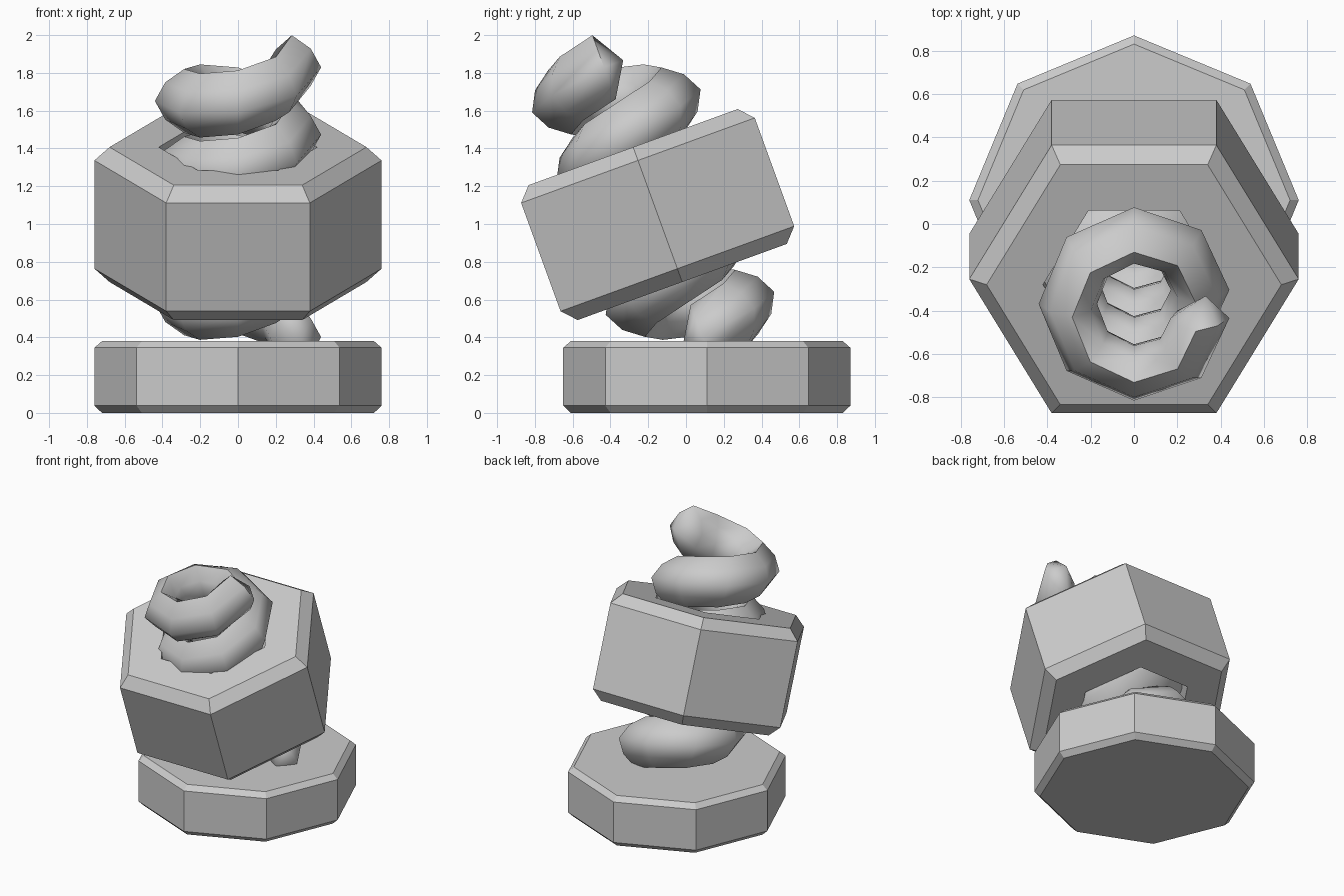
import bpy, bmesh
from math import cos, sin, pi, radians
from mathutils import Matrix

if "Cube" in bpy.data.objects:
    bpy.data.objects.remove(bpy.data.objects["Cube"])

# tilted axis shared by the nut and the coil
TILT = Matrix.Translation((0, -0.15, 1.05)) @ Matrix.Rotation(radians(20), 4, 'X')


def finish(name, bm, matrix=Matrix()):
    bmesh.ops.recalc_face_normals(bm, faces=bm.faces)
    mesh = bpy.data.meshes.new(name)
    bm.to_mesh(mesh)
    bm.free()
    ob = bpy.data.objects.new(name, mesh)
    bpy.context.collection.objects.link(ob)
    ob.matrix_world = matrix
    return ob


def ring(bm, sides, r, z):
    return [bm.verts.new((r * cos(2 * pi * i / sides), r * sin(2 * pi * i / sides), z))
            for i in range(sides)]


def bridge(bm, a, b):
    n = len(a)
    for i in range(n):
        j = (i + 1) % n
        bm.faces.new((a[i], a[j], b[j], b[i]))


def lathe(name, sides, profile, matrix, closed):
    """Revolve (radius, z) points; closed makes a ring with a hole, else ends are capped."""
    bm = bmesh.new()
    rings = [ring(bm, sides, r, z) for r, z in profile]
    for a, b in zip(rings, rings[1:]):
        bridge(bm, a, b)
    if closed:
        bridge(bm, rings[-1], rings[0])
    else:
        bm.faces.new(rings[0])
        bm.faces.new(rings[-1])
    return finish(name, bm, matrix)


# octagonal base slab with chamfered rims
lathe("base_slab", 8, [(0.72, 0), (0.76, 0.038), (0.76, 0.345), (0.72, 0.38)],
      Matrix.Translation((0, 0.11, 0)), False)

# tilted hexagonal nut with chamfers and a hexagonal bore
lathe("hex_nut", 6, [(0.42, -0.38), (0.68, -0.38), (0.76, -0.305), (0.76, 0.305),
                     (0.68, 0.38), (0.42, 0.38)], TILT, True)

# coil: four turns of a pointed section, eight steps per turn, with tapered ends
SECTION = [(0.44, 0), (0.385, 0.105), (0.285, 0.18), (0.20, 0.10),
           (0.17, 0), (0.20, -0.10), (0.285, -0.18), (0.385, -0.105)]
START, PITCH, STEPS = -0.69, 0.38, 32
bm = bmesh.new()
loops = []
for k in range(STEPS + 1):
    a, rise = k * pi / 4, START + PITCH * k / 8
    loops.append([bm.verts.new((r * cos(a), r * sin(a), rise + h)) for r, h in SECTION])
for a, b in zip(loops, loops[1:]):
    bridge(bm, a, b)
for loop, y, z in ((loops[0], -0.108, START), (loops[-1], 0.108, START + 4 * PITCH)):
    tip = bm.verts.new((0.33, y, z))
    for i in range(len(loop)):
        bm.faces.new((loop[i], loop[(i + 1) % len(loop)], tip))
coil = finish("coil", bm, TILT)
bpy.context.view_layer.objects.active = coil
coil.select_set(True)
bpy.ops.object.shade_smooth_by_angle(angle=radians(60))
